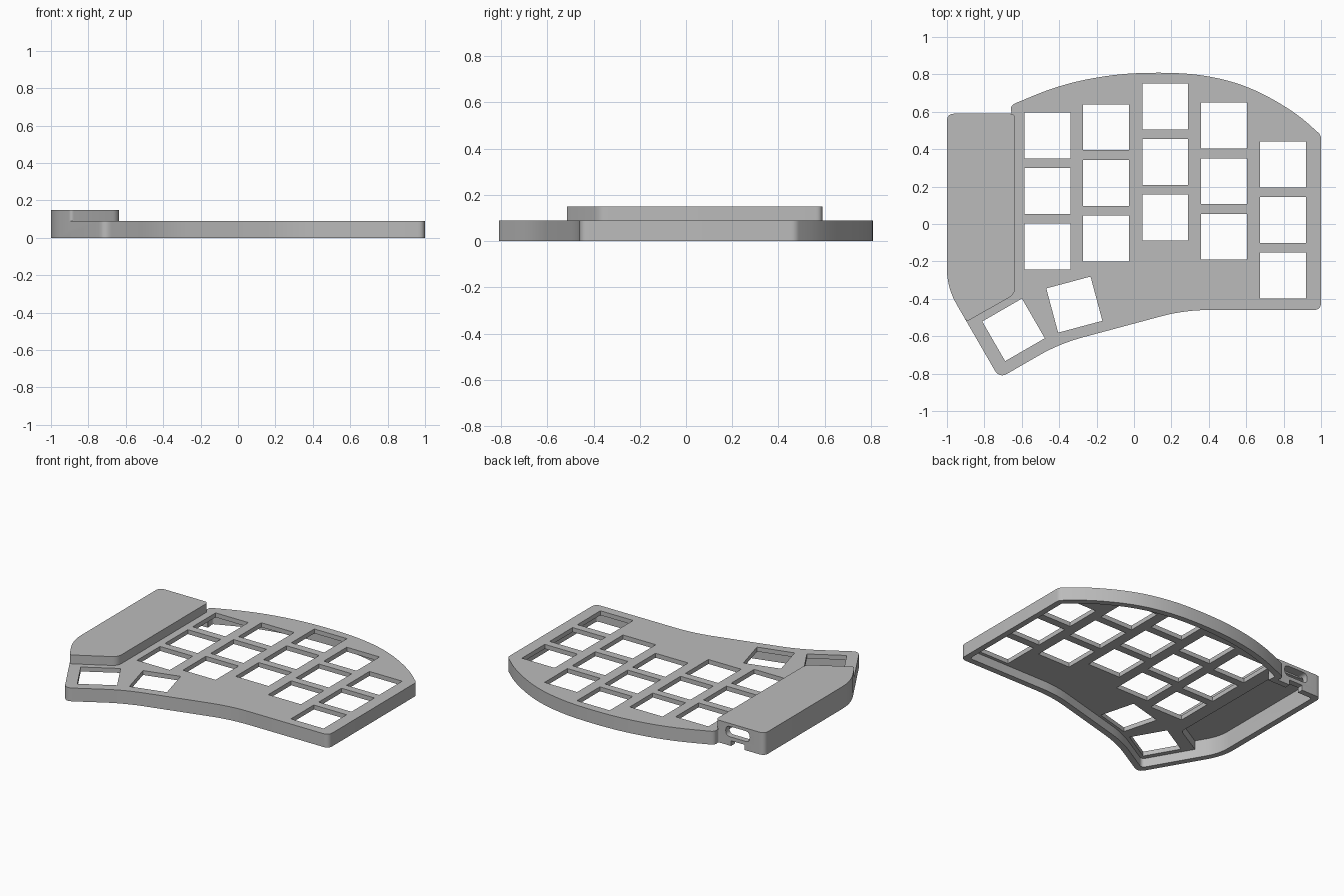
import bpy, bmesh, math
from mathutils import Vector, Matrix

cube = bpy.data.objects.get("Cube")
if cube:
    bpy.data.objects.remove(cube, do_unlink=True)

grey = bpy.data.materials.new("matte grey")
grey.use_nodes = True
COLOUR = (0.5, 0.5, 0.5, 1)
grey.diffuse_color = COLOUR
grey.node_tree.nodes["Principled BSDF"].inputs["Base Color"].default_value = COLOUR


def inset(corners, wall):
    """Move every corner of a counter-clockwise outline inward by the wall."""
    result = []
    for i, (x, y, cut) in enumerate(corners):
        p = Vector((x, y))
        a = (p - Vector(corners[i - 1][:2])).normalized()
        b = (Vector(corners[(i + 1) % len(corners)][:2]) - p).normalized()
        na, nb = Vector((-a.y, a.x)), Vector((-b.y, b.x))
        p += (na + nb) * wall / (1 + na.dot(nb))
        result.append((p.x, p.y, max(cut - wall / 2, 0.005)))
    return result


def rounded(corners, steps=6):
    """Replace each corner (x, y, cut length) by a short curve."""
    pts = []
    for i, (x, y, cut) in enumerate(corners):
        p = Vector((x, y))
        a = Vector(corners[i - 1][:2]) - p
        b = Vector(corners[(i + 1) % len(corners)][:2]) - p
        start = p + a * min(cut / a.length, 0.5)
        end = p + b * min(cut / b.length, 0.5)
        for k in range(steps + 1):
            t = k / steps
            q = start * (1 - t) ** 2 + p * 2 * t * (1 - t) + end * t ** 2
            if not pts or (q - pts[-1]).length > 1e-4:
                pts.append(q)
    if (pts[0] - pts[-1]).length < 1e-4:
        pts.pop()
    return pts


def prism(name, pts, low, high, matrix=Matrix()):
    bm = bmesh.new()
    face = bm.faces.new([bm.verts.new((p[0], p[1], low)) for p in pts])
    top = bmesh.ops.extrude_face_region(bm, geom=[face])["geom"]
    moved = [v for v in top if isinstance(v, bmesh.types.BMVert)]
    bmesh.ops.translate(bm, verts=moved, vec=(0, 0, high - low))
    bmesh.ops.recalc_face_normals(bm, faces=bm.faces)
    bm.transform(matrix)
    mesh = bpy.data.meshes.new(name)
    bm.to_mesh(mesh)
    bm.free()
    mesh.materials.append(grey)
    obj = bpy.data.objects.new(name, mesh)
    bpy.context.collection.objects.link(obj)
    return obj


def rectangle(w, h, cut=0.0):
    w, h = w / 2, h / 2
    corners = [(-w, -h, cut), (w, -h, cut), (w, h, cut), (-w, h, cut)]
    return rounded(corners) if cut else [c[:2] for c in corners]


def combine(target, other, operation):
    mod = target.modifiers.new(other.name, 'BOOLEAN')
    mod.operation, mod.object, mod.solver = operation, other, 'EXACT'
    bpy.context.view_layer.objects.active = target
    bpy.ops.object.modifier_apply(modifier=mod.name)
    bpy.data.objects.remove(other, do_unlink=True)


# Outlines, with the length trimmed off each corner
shared = [(-1, 0.59, 0.04), (-1, -0.34, 0.1)]
case_outline = shared + [
    (-0.72, -0.825, 0.05), (-0.4, -0.64, 0.13), (0.27, -0.46, 0.13),
    (1, -0.46, 0.04), (1, 0.475, 0.02), (0.86, 0.6, 1), (0.62, 0.735, 1),
    (0.38, 0.798, 1), (0.14, 0.812, 1), (-0.12, 0.8, 1), (-0.4, 0.743, 1),
    (-0.66, 0.635, 0.03), (-0.655, 0.59, 0.01)]
bay_outline = shared + [(-0.895, -0.522, 0.02), (-0.635, -0.375, 0.04),
                        (-0.635, 0.59, 0.03)]
WALL, PLATE = 0.04, 0.03
CASE_TOP, BAY_TOP = 0.09, 0.15

# Solid shell: low case plus raised controller bay
case = prism("keyboard_case", rounded(case_outline), 0, CASE_TOP)
combine(case, prism("bay", rounded(bay_outline), 0.04, BAY_TOP), 'UNION')

# Hollow underside
for label, outline, top in (("case_hollow", case_outline, CASE_TOP),
                            ("bay_hollow", bay_outline, BAY_TOP)):
    hollow = prism(label, rounded(inset(outline, WALL)), -0.05, top - PLATE)
    combine(case, hollow, 'DIFFERENCE')

# Square key openings: five staggered columns of three, then two thumb keys
KEY, PITCH = 0.245, 0.297
keys = [(x, y - row * PITCH, 0)
        for x, y in ((-0.462, 0.473), (-0.15, 0.517), (0.167, 0.629),
                     (0.482, 0.526), (0.797, 0.318))
        for row in range(3)]
keys += [(-0.644, -0.566, 30), (-0.319, -0.431, 15)]
for x, y, angle in keys:
    place = Matrix.Translation((x, y, 0)) @ Matrix.Rotation(math.radians(angle), 4, 'Z')
    combine(case, prism("key_opening", rectangle(KEY, KEY), 0.03, 0.12, place),
            'DIFFERENCE')

# Cable slot and the notch below it, through the back wall of the bay
for label, w, h, z, cut in (("cable_slot", 0.18, 0.07, 0.095, 0.034),
                            ("cable_notch", 0.1, 0.06, 0.005, 0)):
    place = Matrix.Translation((-0.8, 0.6, z)) @ Matrix.Rotation(math.pi / 2, 4, 'X')
    combine(case, prism(label, rectangle(w, h, cut), -0.06, 0.07, place), 'DIFFERENCE')

bpy.ops.object.select_all(action='DESELECT')
case.select_set(True)
bpy.context.view_layer.objects.active = case
bpy.ops.object.shade_smooth_by_angle(angle=math.radians(30))
